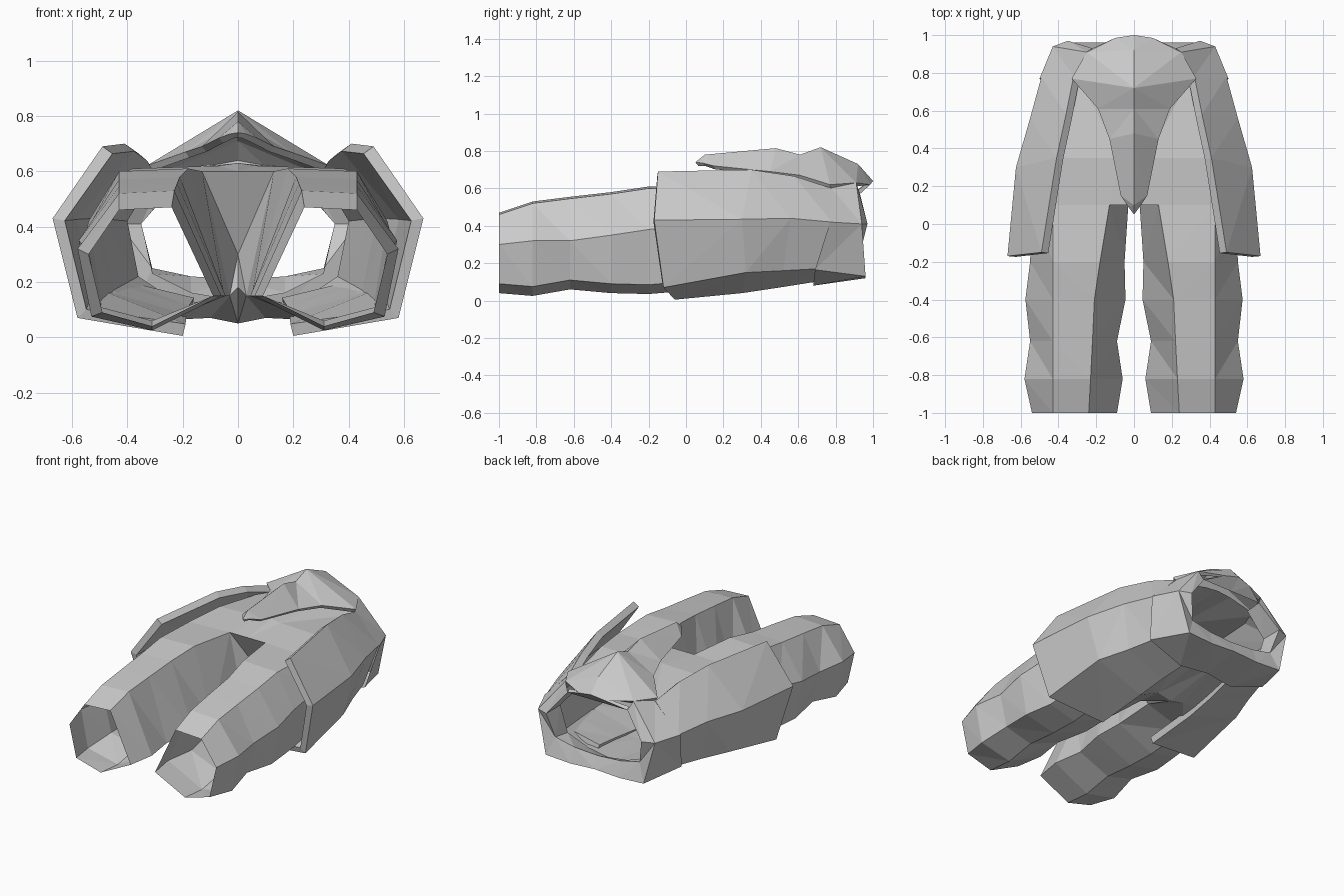
import bpy, bmesh
from mathutils import Vector

if "Cube" in bpy.data.objects:
    bpy.data.objects.remove(bpy.data.objects["Cube"])


def build(name, rows, core, thick=0, extra=None, closed=()):
    """Loft rows of points, mirror over x; normals point away from the core line."""
    bm = bmesh.new()
    vs = [[bm.verts.new(p) for p in r] for r in rows]
    for i, (a, b) in enumerate(zip(vs, vs[1:])):
        n = min(len(a), len(b))
        for j in range(n if i in closed else n - 1):
            k = (j + 1) % n
            bm.faces.new((a[j], a[k], b[k], b[j]))
    if extra:
        extra(bm, vs)
    bmesh.ops.triangulate(bm, faces=bm.faces[:])
    bmesh.ops.recalc_face_normals(bm, faces=bm.faces[:])
    score = 0
    for f in bm.faces:
        c = f.calc_center_median()
        score += f.calc_area() * f.normal.dot(Vector((c.x - core[0], 0, c.z - core[1])))
    if score < 0:
        bmesh.ops.reverse_faces(bm, faces=bm.faces[:])
    me = bpy.data.meshes.new(name)
    bm.to_mesh(me)
    bm.free()
    ob = bpy.data.objects.new(name, me)
    bpy.context.collection.objects.link(ob)
    m = ob.modifiers.new("mirror", 'MIRROR')
    m.use_clip = True
    m.merge_threshold = 0.002
    if thick:
        s = ob.modifiers.new("thickness", 'SOLIDIFY')
        s.thickness = thick
        s.offset = -1
    return ob


# Trousers: six-sided legs opening into the pelvis
def leg(y, ti, zt, xo, zo, ib, zb):
    return [(ti, y, zt), (.43, y, zt - .01), (xo, y, zo), (xo - .05, y, zb + .05),
            (.31, y, zb), (ib, y, .15)]


legs = [leg(-1, .24, .47, .54, .30, .09, .04), leg(-.82, .23, .53, .58, .32, .06, .025),
        leg(-.62, .22, .555, .55, .32, .09, .06), leg(-.4, .21, .58, .575, .35, .045, .04),
        leg(-.2, .18, .61, .55, .38, .05, .035), leg(.1, .13, .60, .54, .42, .03, .06)]
pelvis = [[(.07, .35, .62), (.38, .35, .61), (.50, .35, .43), (.45, .35, .17),
           (.26, .35, .08), (.10, .35, .07)],
          [(.10, .80, .62), (.31, .80, .57), (.40, .80, .42), (.36, .78, .22),
           (.24, .76, .14), (.10, .76, .12)]]


def centre(bm, v):
    front = [bm.verts.new((0, y, z)) for y, z in ((.1, .60), (.35, .63), (.80, .63))]
    back = [bm.verts.new((0, y, z)) for y, z in ((.1, .18), (.35, .05), (.76, .11))]
    crotch = bm.verts.new((0, .25, .3))
    hip = v[5:]
    for i in range(2):
        bm.faces.new((front[i], hip[i][0], hip[i + 1][0], front[i + 1]))
        bm.faces.new((hip[i][5], back[i], back[i + 1], hip[i + 1][5]))
    for a, b in ((front[0], hip[0][0]), (hip[0][0], hip[0][5]), (hip[0][5], back[0])):
        bm.faces.new((a, b, crotch))


build("trousers", legs + pelvis, (.3, .32), 0, centre, closed=range(5))

# Hip plates wrapping the outside of each thigh
build("hip_plates", [
    [(.49, -.15, .69), (.67, -.17, .43), (.58, -.12, .07), (.20, -.06, .005)],
    [(.41, .35, .70), (.625, .30, .435), (.55, .32, .15), (.20, .30, .04)],
    [(.36, .58, .665), (.55, .56, .44), (.48, .52, .16), (.19, .5, .07)],
    [(.32, .78, .60), (.49, .78, .42), (.43, .70, .17), (.17, .69, .10)]],
    (.3, .35), .045)

# Waist belt: outer band, rim and inner lip
build("waist_belt", [
    [(.31, .77, .61), (.50, .77, .42), (.45, .69, .165), (.2, .68, .08), (0, .70, .09)],
    [(.25, .91, .63), (.43, .94, .41), (.36, .96, .13), (.18, .96, .12), (0, .96, .13)],
    [(.22, .93, .57), (.35, .97, .41), (.31, .93, .25), (.17, .93, .22), (0, .93, .21)],
    [(.22, .82, .56), (.35, .82, .41), (.31, .80, .23), (.17, .78, .16), (0, .78, .13)]],
    (0, .35))

# Ridged front flap hanging from the waist
build("front_flap", [
    [(0, .05, .74), (.03, .09, .735)],
    [(0, .10, .78), (.07, .15, .72)],
    [(0, .48, .815), (.13, .45, .69)],
    [(0, .61, .78), (.19, .61, .67)],
    [(0, .72, .82), (.33, .77, .62)],
    [(0, .92, .73), (.25, .91, .63)],
    [(0, 1, .64), (.10, .985, .62)],
    [(0, .93, .57), (.22, .93, .57)]],
    (0, .4), .025)
